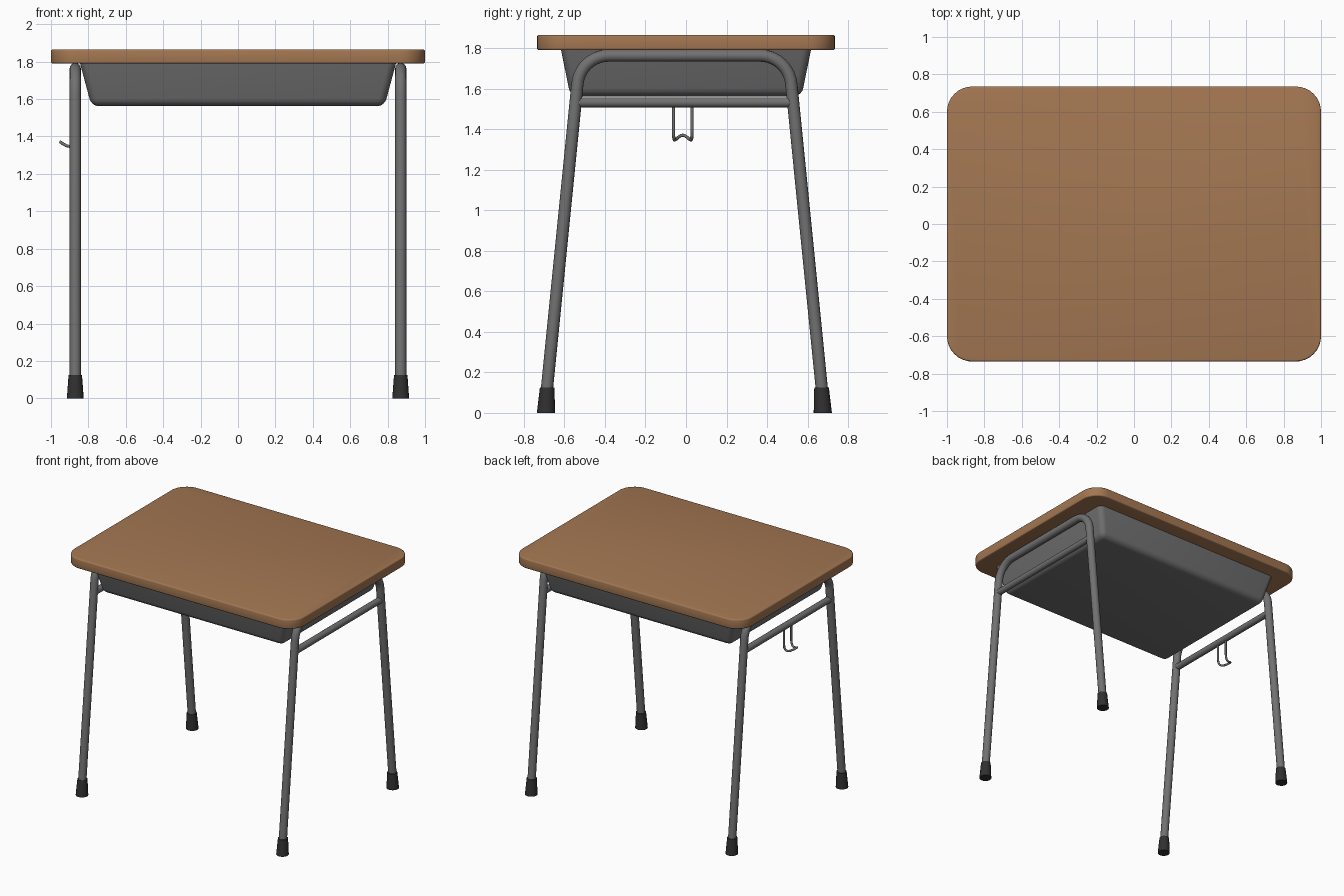
import bpy, bmesh, math
from mathutils import Vector

if "Cube" in bpy.data.objects:
    bpy.data.objects.remove(bpy.data.objects["Cube"])


def material(name, rgb):
    m = bpy.data.materials.new(name)
    m.diffuse_color = (*rgb, 1)
    m.use_nodes = True
    m.node_tree.nodes["Principled BSDF"].inputs["Base Color"].default_value = m.diffuse_color
    return m


WOOD = material("brown wood", (0.37, 0.185, 0.085))
METAL = material("grey metal", (0.165, 0.165, 0.165))
RUBBER = material("black rubber", (0.03, 0.03, 0.03))


def smooth(ob, angle=35):
    bpy.ops.object.select_all(action='DESELECT')
    ob.select_set(True)
    bpy.context.view_layer.objects.active = ob
    bpy.ops.object.shade_smooth_by_angle(angle=math.radians(angle))


def add_mesh(name, bm, mat):
    bmesh.ops.recalc_face_normals(bm, faces=bm.faces)
    me = bpy.data.meshes.new(name)
    bm.to_mesh(me)
    bm.free()
    me.materials.append(mat)
    ob = bpy.data.objects.new(name, me)
    bpy.context.collection.objects.link(ob)
    smooth(ob)
    return ob


def tube(name, points, radius, res=6):
    """Round tube swept along a list of points."""
    cu = bpy.data.curves.new(name, 'CURVE')
    cu.dimensions = '3D'
    cu.bevel_depth = radius
    cu.bevel_resolution = res
    cu.use_fill_caps = True
    sp = cu.splines.new('POLY')
    sp.points.add(len(points) - 1)
    for p, co in zip(sp.points, points):
        p.co = (*co, 1)
    cu.materials.append(METAL)
    ob = bpy.data.objects.new(name, cu)
    bpy.context.collection.objects.link(ob)
    bpy.ops.object.select_all(action='DESELECT')
    ob.select_set(True)
    bpy.context.view_layer.objects.active = ob
    bpy.ops.object.convert(target='MESH')
    smooth(bpy.context.view_layer.objects.active, 50)


# tabletop: rounded slab with softened rims
bm = bmesh.new()
bmesh.ops.create_cube(bm, size=1)
for v in bm.verts:
    v.co = (v.co.x * 2, v.co.y * 1.47, 1.8275 + v.co.z * 0.075)
upright = [e for e in bm.edges if abs(e.verts[0].co.z - e.verts[1].co.z) > 0.01]
bmesh.ops.bevel(bm, geom=upright, offset=0.135, segments=8, profile=0.5, affect='EDGES')
rims = [e for e in bm.edges if abs(e.verts[0].co.z - e.verts[1].co.z) < 0.001]
bmesh.ops.bevel(bm, geom=rims, offset=0.009, segments=3, profile=0.5, affect='EDGES')
add_mesh("tabletop", bm, WOOD)

# storage tray: tapered box with rounded sides and bottom
bm = bmesh.new()
bmesh.ops.create_cube(bm, size=2)
for v in bm.verts:
    if v.co.z > 0:
        v.co = (v.co.x * 0.845, v.co.y * 0.617, 1.792)
    else:
        v.co = (v.co.x * 0.783, v.co.y * 0.57, 1.562)
edges = [e for e in bm.edges if min(v.co.z for v in e.verts) < 1.7]
bmesh.ops.bevel(bm, geom=edges, offset=0.04, segments=5, profile=0.5, affect='EDGES')
add_mesh("tray", bm, METAL)

# leg frames: one bent tube per end, with a cross bar and rubber feet
YC, TOP, R = -0.008, 1.763, 0.155
SLOPE = 0.1


def half_y(z):
    return 0.69 - SLOPE * z


lean = math.atan(SLOPE)
arc_y = half_y(TOP) - R * math.tan((math.pi / 2 - lean) / 2)
half = [(half_y(0.03), 0.03)]
for i in range(11):
    a = lean + (math.pi / 2 - lean) * i / 10
    half.append((arc_y + R * math.cos(a), TOP - R + R * math.sin(a)))
profile = half + [(-y, z) for y, z in reversed(half)]

for side, label in ((-1, "left"), (1, "right")):
    x = side * 0.87
    tube(f"{label}_leg_frame", [(x, y + YC, z) for y, z in profile], 0.03)
    bar = half_y(1.53)
    tube(f"{label}_cross_bar", [(x, YC - bar, 1.532), (x, YC + bar, 1.532)], 0.025)
    for s, end in ((-1, "front"), (1, "back")):
        bm = bmesh.new()
        bmesh.ops.create_cone(bm, cap_ends=True, segments=20,
                              radius1=0.045, radius2=0.036, depth=0.125)
        for v in bm.verts:
            yc = 0.683 if v.co.z < 0 else 0.677
            v.co += Vector((x, YC + s * yc, 0.0625))
        add_mesh(f"{end}_{label}_foot", bm, RUBBER)

# bag hook: bent wire hanging from the left cross bar
wire = [(-0.87, 0.045, 1.53), (-0.87, 0.045, 1.40), (-0.873, 0.045, 1.37),
        (-0.882, 0.044, 1.352), (-0.897, 0.040, 1.346), (-0.917, 0.033, 1.350),
        (-0.935, 0.022, 1.360), (-0.946, 0.010, 1.368)]
path = [(x, -0.016 - y, z) for x, y, z in wire] + [(-0.948, -0.016, 1.37)]
path += [(x, -0.016 + y, z) for x, y, z in reversed(wire)]
tube("bag_hook", path, 0.008, 3)
